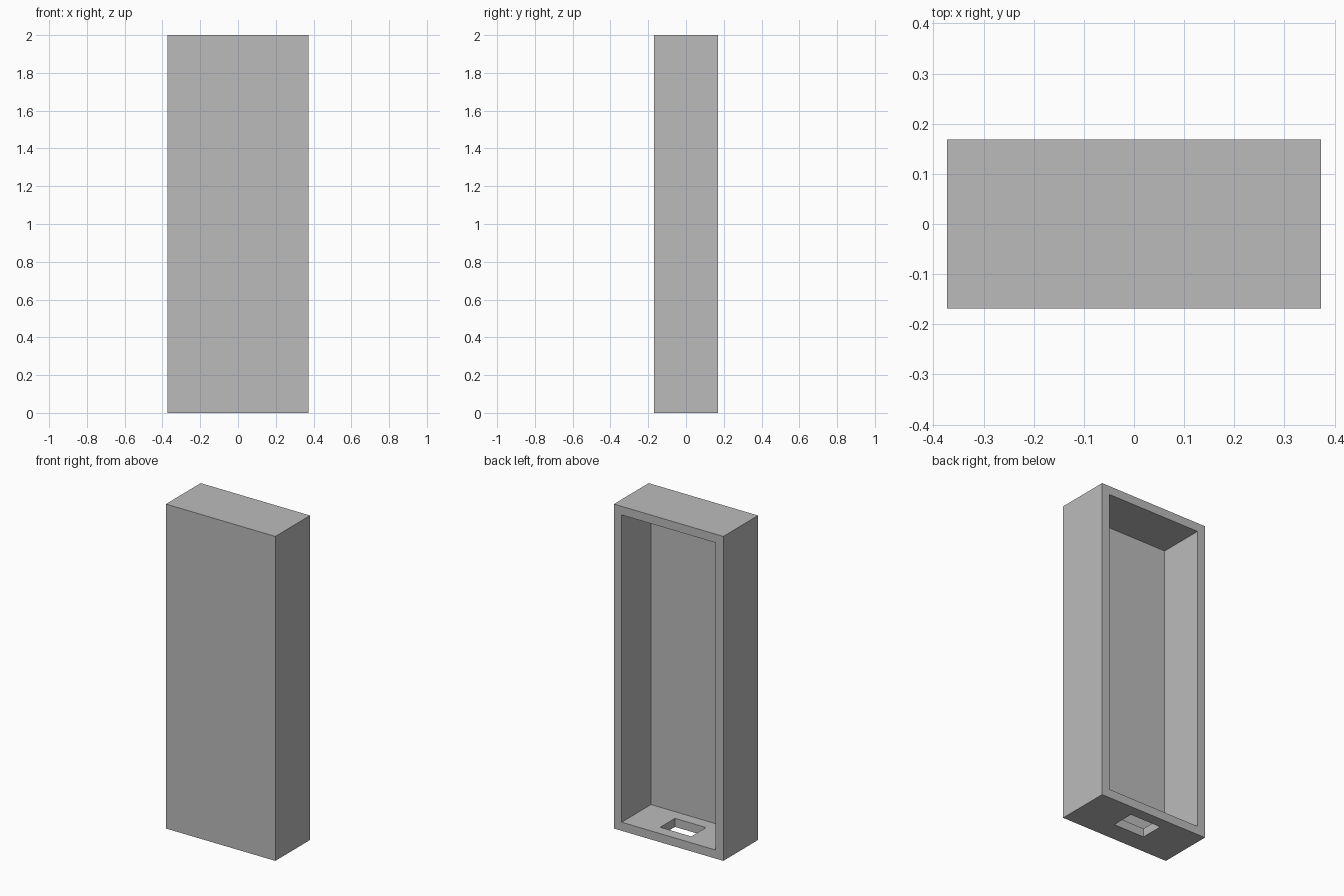
import bpy
from mathutils import Vector

cube = bpy.data.objects.get("Cube")
if cube:
    bpy.data.objects.remove(cube, do_unlink=True)

# Overall size and wall thickness
WIDTH, DEPTH, HEIGHT = 0.746, 0.338, 2.0
WALL = 0.053

grey = bpy.data.materials.new("plain_grey")
grey.use_nodes = True
colour = (0.5, 0.5, 0.5, 1)
grey.diffuse_color = colour
grey.node_tree.nodes["Principled BSDF"].inputs["Base Color"].default_value = colour


def box(name, low, high):
    """Make a box between two opposite corners."""
    low, high = Vector(low), Vector(high)
    bpy.ops.mesh.primitive_cube_add(size=1, location=(low + high) / 2)
    obj = bpy.context.object
    obj.name = name
    obj.scale = high - low
    bpy.ops.object.transform_apply(location=False, rotation=False, scale=True)
    obj.data.materials.append(grey)
    return obj


def cut(target, cutter):
    """Subtract a hidden cutter from the target."""
    mod = target.modifiers.new(cutter.name, 'BOOLEAN')
    mod.operation = 'DIFFERENCE'
    mod.solver = 'EXACT'
    mod.object = cutter
    bpy.context.view_layer.objects.active = target
    bpy.ops.object.modifier_apply(modifier=mod.name)
    bpy.data.objects.remove(cutter, do_unlink=True)


# Case: a solid block, hollowed out from the back
x, y = WIDTH / 2, DEPTH / 2
case = box("case", (-x, -y, 0), (x, y, HEIGHT))
cavity = box("cavity_cutter", (WALL - x, WALL - y, WALL),
             (x - WALL, y + 0.1, HEIGHT - WALL))
cut(case, cavity)

# Rectangular slot through the floor, centred in the cavity
slot = box("slot_cutter", (-0.106, -0.044, -0.1), (0.106, 0.1, WALL + 0.1))
cut(case, slot)
